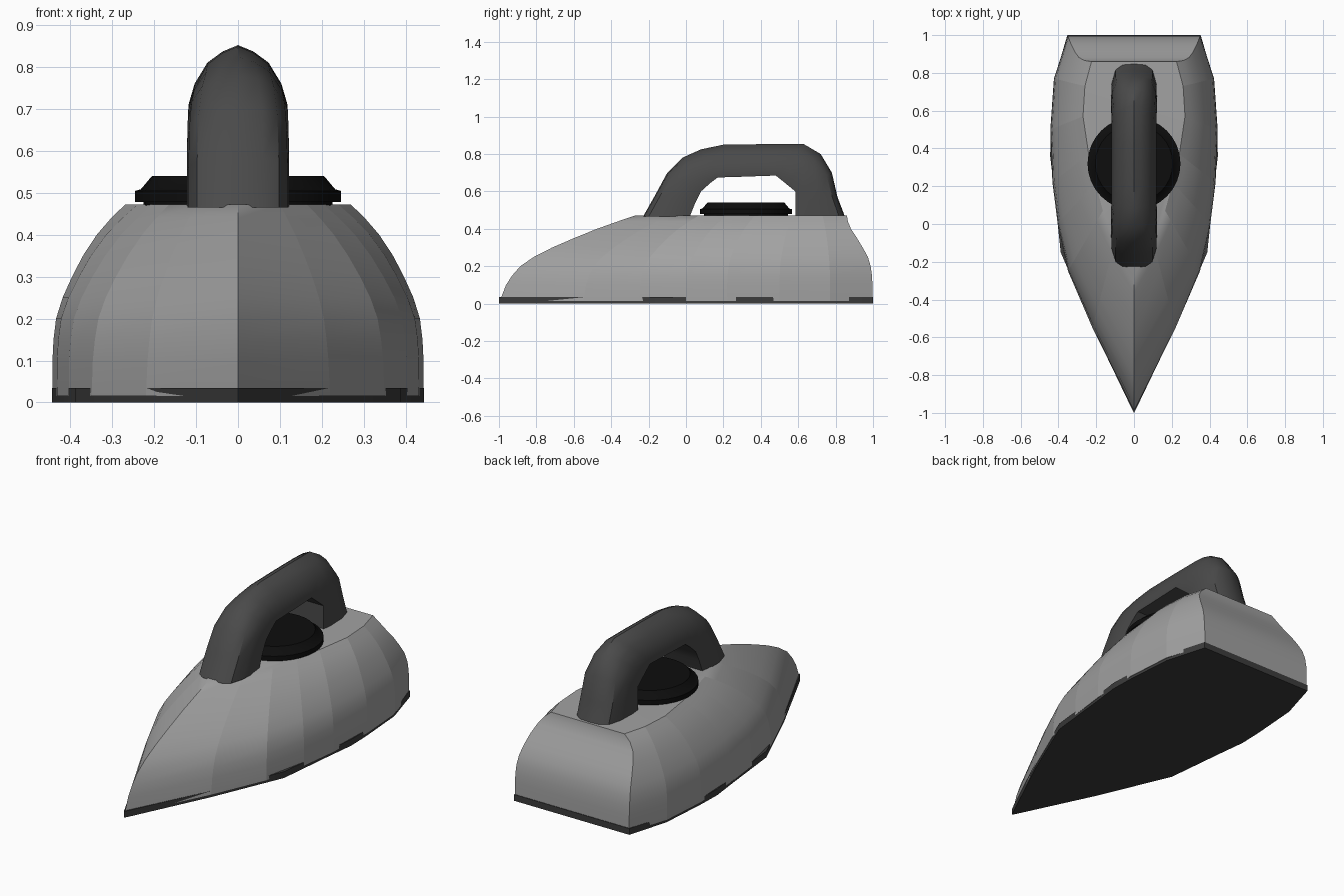
import bpy, bmesh, math

if "Cube" in bpy.data.objects:
    bpy.data.objects.remove(bpy.data.objects["Cube"])


def material(name, value):
    m = bpy.data.materials.new(name)
    m.diffuse_color = (value, value, value, 1)
    m.use_nodes = True
    m.node_tree.nodes["Principled BSDF"].inputs["Base Color"].default_value = m.diffuse_color
    return m


metal = material("grey metal", 0.36)
grip = material("dark grey grip", 0.068)
sole_dark = material("charcoal sole", 0.045)
black = material("black knob", 0.004)


def loft(name, rings, mat, sharp_columns=False):
    """Skin closed rings of equal length and cap both ends."""
    bm = bmesh.new()
    rows = [[bm.verts.new(p) for p in r] for r in rings]
    n = len(rows[0])
    for a, b in zip(rows, rows[1:]):
        for i in range(n):
            j = (i + 1) % n
            bm.faces.new((a[i], a[j], b[j], b[i]))
    bm.faces.new(rows[0][::-1])
    bm.faces.new(rows[-1])
    bmesh.ops.recalc_face_normals(bm, faces=bm.faces)
    me = bpy.data.meshes.new(name)
    bm.to_mesh(me)
    bm.free()
    ob = bpy.data.objects.new(name, me)
    bpy.context.collection.objects.link(ob)
    me.materials.append(mat)
    bpy.ops.object.select_all(action="DESELECT")
    ob.select_set(True)
    bpy.context.view_layer.objects.active = ob
    bpy.ops.object.shade_smooth_by_angle(angle=math.radians(35))
    if sharp_columns:
        # keep the upright panel edges crisp, curve only vertically
        for e in me.edges:
            if abs(e.vertices[0] - e.vertices[1]) == n:
                e.use_edge_sharp = True
    return ob


def mirrored(half, z):
    """Half outline starting on the centre line, mirrored to a full ring."""
    right = [(x, y, z) for x, y in half]
    return right + [(-x, y, z) for x, y, z in reversed(right) if x > 1e-6]


# Body shell: bottom outline drawn in towards the top outline
bottom = [(0, -0.995), (0.22, -0.55), (0.35, -0.25), (0.405, 0.0),
          (0.432, 0.22), (0.443, 0.5), (0.424, 0.77), (0.35, 0.997)]
top = [(0, -0.27), (0.10, -0.09), (0.165, 0.07), (0.205, 0.22),
       (0.24, 0.37), (0.27, 0.57), (0.26, 0.73), (0.225, 0.86)]
nose_weight = [1, 0.75, 0.4, 0.15, 0, 0, 0, 0]
# height, inward amount at nose, side, rear depth, rear corner
levels = [(0.015, 0, 0.005, 0, 0), (0.1, 0.045, 0, 0, 0), (0.15, 0.09, 0.015, 0.02, 0),
          (0.2, 0.15, 0.05, 0.07, 0.02), (0.25, 0.25, 0.14, 0.18, 0.07),
          (0.3, 0.385, 0.27, 0.38, 0.16), (0.35, 0.545, 0.42, 0.6, 0.28),
          (0.4, 0.715, 0.61, 0.84, 0.46), (0.44, 0.87, 0.81, 0.96, 0.7),
          (0.472, 1, 1, 1, 1)]
rings = []
for z, nose, side, rear_y, rear_x in levels:
    half = []
    for i, ((bx, by), (tx, ty)) in enumerate(zip(bottom, top)):
        t = nose_weight[i] * nose + (1 - nose_weight[i]) * side
        fx, fy = (rear_x, rear_y) if i == len(bottom) - 1 else (t, t)
        half.append((bx + (tx - bx) * fx, by + (ty - by) * fy))
    rings.append(mirrored(half, z))
loft("body", rings, metal, True)

# Sole plate, peeping out past the shell in places
plate = [(0, -1), (0.025, -0.95), (0.217, -0.55), (0.388, -0.15), (0.425, 0.2),
         (0.444, 0.36), (0.44, 0.5), (0.42, 0.77), (0.353, 1)]
loft("sole_plate", [mirrored(plate, 0), mirrored(plate, 0.035)], sole_dark)

# Handle: outer (y, z), inner (y, z), ridge sharpness
path = [(-0.23, 0.465, 0.02, 0.465, 0), (-0.165, 0.58, 0.05, 0.54, 0),
        (-0.10, 0.70, 0.08, 0.60, 0.15), (-0.02, 0.78, 0.13, 0.645, 0.5),
        (0.08, 0.825, 0.17, 0.675, 0.9), (0.2, 0.85, 0.25, 0.677, 1),
        (0.42, 0.853, 0.42, 0.683, 1), (0.63, 0.853, 0.48, 0.685, 1),
        (0.72, 0.80, 0.53, 0.645, 0.6), (0.78, 0.70, 0.585, 0.60, 0.2),
        (0.81, 0.57, 0.585, 0.54, 0), (0.85, 0.465, 0.585, 0.465, 0)]
ridged = [(0, 1), (0.3, 0.91), (0.6, 0.75), (0.85, 0.45), (0.97, 0.15), (0.95, 0)]
rounded = [(0, 1), (0.5, 0.98), (0.8, 0.88), (0.97, 0.6), (1, 0.2), (0.95, 0)]
rings = []
for oy, oz, iy, iz, p in path:
    right = []
    for (x1, u1), (x0, u0) in zip(ridged, rounded):
        x, u = 0.122 * (p * x1 + (1 - p) * x0), p * u1 + (1 - p) * u0
        right.append((x, iy + (oy - iy) * u, iz + (oz - iz) * u))
    rings.append(right + [(-x, y, z) for x, y, z in reversed(right[1:])])
loft("handle", rings, grip)

# Temperature knob: stepped disc under the handle
steps = [(0.225, 0.465), (0.225, 0.479), (0.246, 0.479), (0.246, 0.505),
         (0.232, 0.509), (0.205, 0.541)]
N = 32
loft("knob", [[(r * math.cos(math.tau * k / N), 0.32 + r * math.sin(math.tau * k / N), z)
               for k in range(N)] for r, z in steps], black)
